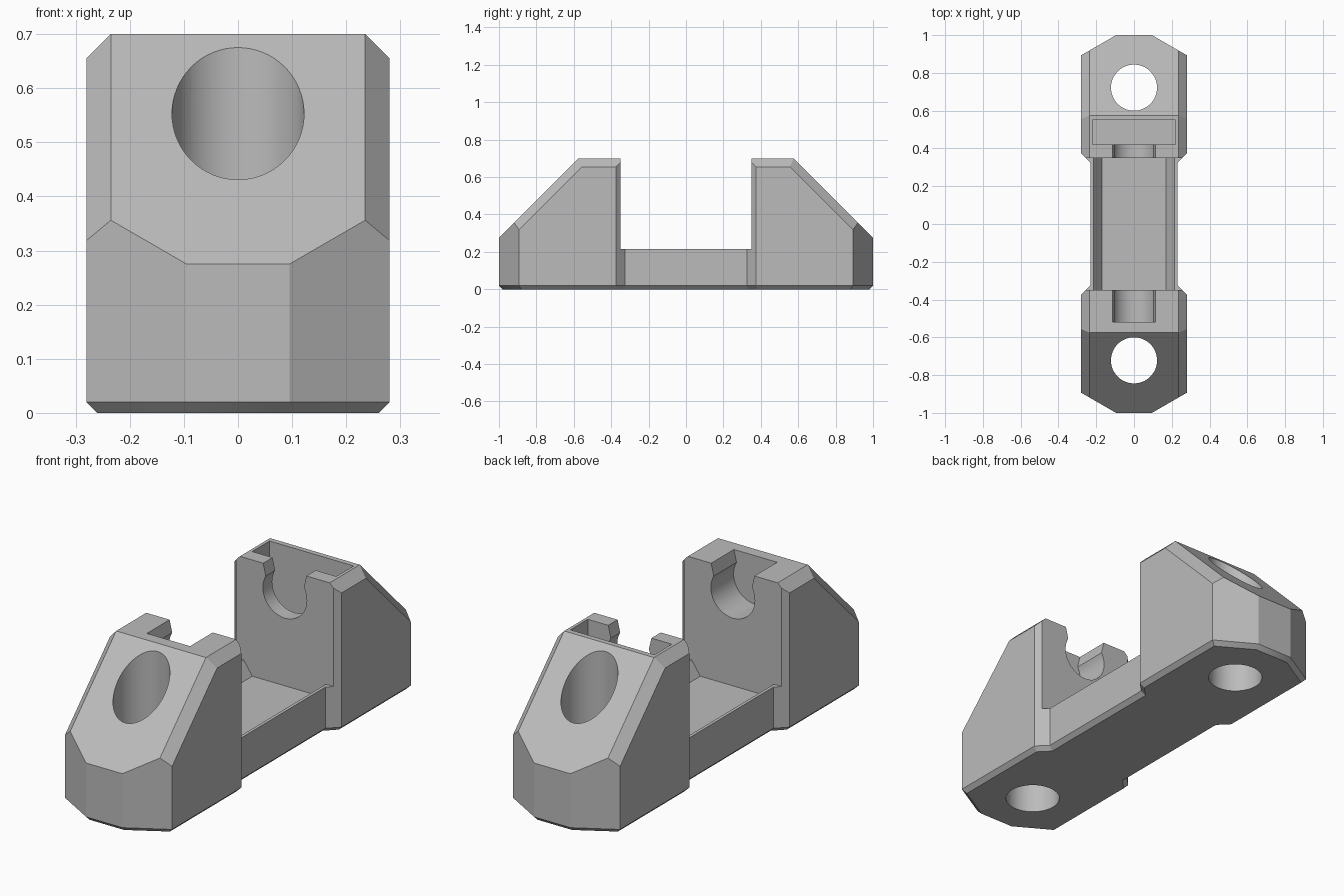
import bpy, bmesh, math
from mathutils import Vector

cube = bpy.data.objects.get("Cube")
if cube:
    bpy.data.objects.remove(cube)

grey = bpy.data.materials.new("plain_grey")
grey.use_nodes = True
GREY = (0.5, 0.5, 0.5, 1)
grey.diffuse_color = GREY
grey.node_tree.nodes["Principled BSDF"].inputs["Base Color"].default_value = GREY

INNER, TOP, RIM = 0.35, 0.7, 0.215
HOLE_Y, HOLE_R = 0.722, 0.122


def make_object(name, bm):
    bmesh.ops.recalc_face_normals(bm, faces=bm.faces)
    mesh = bpy.data.meshes.new(name)
    bm.to_mesh(mesh)
    bm.free()
    obj = bpy.data.objects.new(name, mesh)
    bpy.context.collection.objects.link(obj)
    mesh.materials.append(grey)
    return obj


def prism_y(name, profile, y0, y1):
    """Extrude an xz profile along y."""
    bm = bmesh.new()
    face = bm.faces.new([bm.verts.new((x, y0, z)) for x, z in profile])
    ext = bmesh.ops.extrude_face_region(bm, geom=[face])["geom"]
    bmesh.ops.translate(bm, vec=(0, y1 - y0, 0),
                        verts=[v for v in ext if isinstance(v, bmesh.types.BMVert)])
    return make_object(name, bm)


def apply_modifier(obj, mod):
    bpy.context.view_layer.objects.active = obj
    bpy.ops.object.modifier_apply(modifier=mod.name)


def cut(obj, cutter):
    mod = obj.modifiers.new("cut", "BOOLEAN")
    mod.operation, mod.solver, mod.object = "DIFFERENCE", "EXACT", cutter
    apply_modifier(obj, mod)
    bpy.data.objects.remove(cutter)


# Half body: plan outline with a chamfered foot
side = [(0.23, 0), (0.23, 0.325), (0.28, 0.375), (0.28, 0.893), (0.095, 1)]
foot = [(0.21, 0), (0.21, 0.333), (0.26, 0.383), (0.26, 0.881), (0.09, 0.98)]
bm = bmesh.new()
rings = []
for pts, z in ((foot, 0), (side, 0.02), (side, TOP)):
    outline = pts + [(-x, y) for x, y in reversed(pts)]
    rings.append([bm.verts.new((x, y, z)) for x, y in outline])
n = len(rings[0])
for low, high in zip(rings, rings[1:]):
    for i in range(n - 1):
        j = i + 1
        bm.faces.new((low[i], low[j], high[j], high[i]))
bm.faces.new(rings[0])
bm.faces.new(rings[-1])
# Temporary middle wall keeps the half closed while it is trimmed
middle = [r[0] for r in rings] + [r[-1] for r in reversed(rings)]
bm.faces.new(middle)
bmesh.ops.recalc_face_normals(bm, faces=bm.faces)

# Sloped end and chamfered upper edges
r = math.sqrt(0.5)
planes = [((0, 1, 0.275), (0, 1, 1))]
for s in (1, -1):
    planes.append(((0.235 * s, 0.5, TOP), (s, 0, 1)))
    planes.append(((0.235 * s, 1, 0.275), (s, r, r)))
for co, no in planes:
    res = bmesh.ops.bisect_plane(bm, geom=bm.verts[:] + bm.edges[:] + bm.faces[:],
                                 dist=1e-5, plane_co=co,
                                 plane_no=Vector(no).normalized(), clear_outer=True)
    edges = [e for e in bm.edges if e.is_boundary]
    bmesh.ops.holes_fill(bm, edges=edges, sides=0)
wall = [f for f in bm.faces if all(abs(v.co.y) < 1e-4 for v in f.verts)]
bmesh.ops.delete(bm, geom=wall, context="FACES")
body = make_object("holder_body", bm)

mirror = body.modifiers.new("mirror", "MIRROR")
mirror.use_axis = (False, True, False)
mirror.merge_threshold = 0.0005
apply_modifier(body, mirror)

# Open middle with a shallow trough
half = [(0.17, 0.15), (0.215, RIM), (0.5, RIM), (0.5, 1)]
profile = half + [(-x, z) for x, z in reversed(half)]
cut(body, prism_y("middle_cutter", profile, -INNER, INNER))

# Vertical screw holes
for s in (1, -1):
    bm = bmesh.new()
    bmesh.ops.create_cone(bm, cap_ends=True, segments=64, radius1=HOLE_R,
                          radius2=HOLE_R, depth=3)
    bmesh.ops.translate(bm, verts=bm.verts, vec=(0, HOLE_Y * s, 0))
    cut(body, make_object("hole_cutter", bm))

# Snap-in grooves: round seat with a narrowed, flared mouth
seat = []
for i in range(33):
    a = math.radians(150 + 240 * i / 32)
    seat.append((0.115 * math.cos(a), 0.585 + 0.115 * math.sin(a)))
groove = [(-0.113, 0.8), (-0.113, TOP)] + seat + [(0.113, TOP), (0.113, 0.8)]
cut(body, prism_y("front_groove_cutter", groove, -0.52, -0.3))
cut(body, prism_y("back_groove_cutter", groove, 0.3, 0.5))

# Rectangular pocket behind the back groove
pocket = [(-0.22, 0.36), (0.22, 0.36), (0.22, 0.9), (-0.22, 0.9)]
cut(body, prism_y("pocket_cutter", pocket, 0.42, 0.55))

bpy.ops.object.select_all(action="DESELECT")
body.select_set(True)
bpy.context.view_layer.objects.active = body
bpy.ops.object.shade_smooth_by_angle(angle=math.radians(25))
